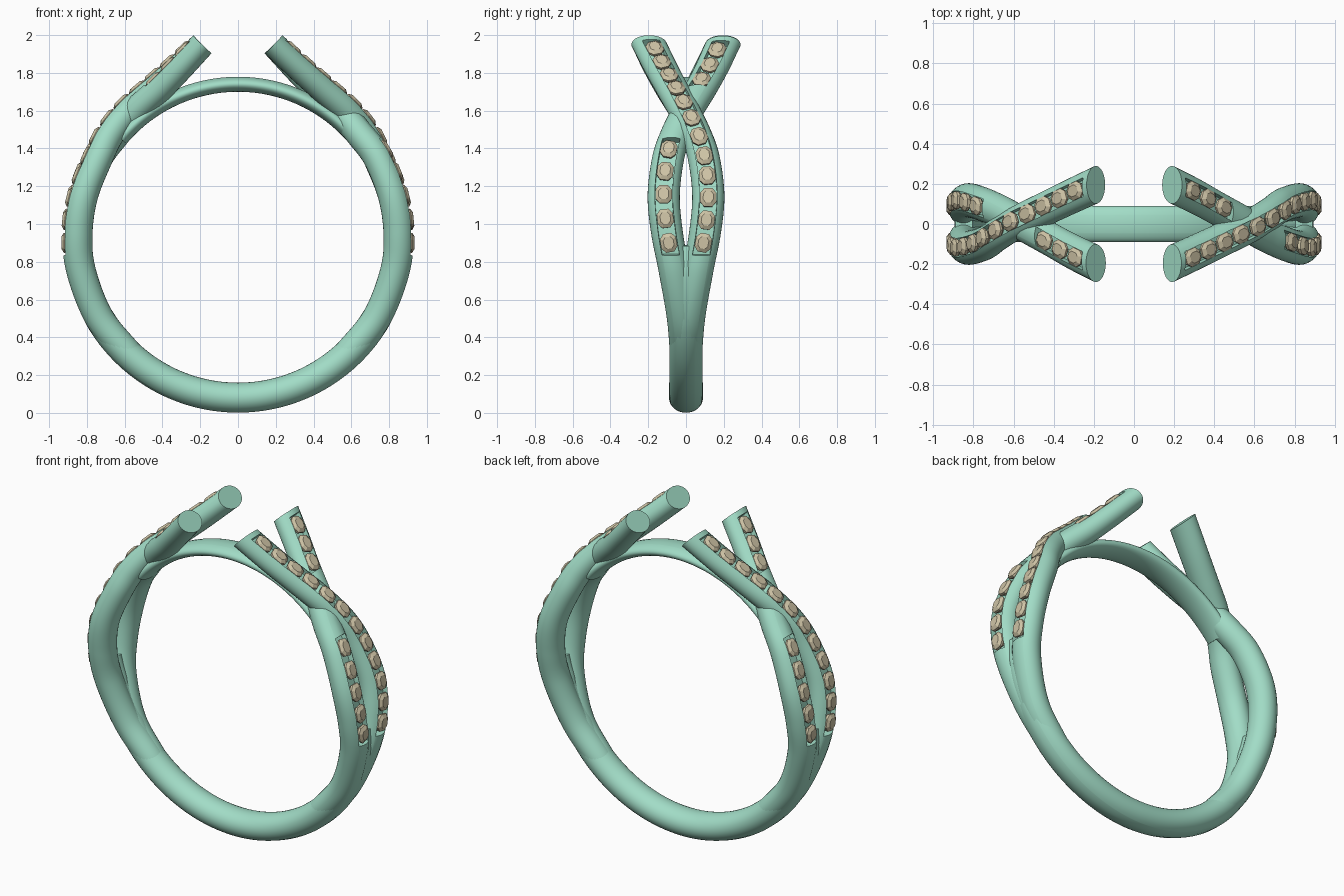
import bpy, bmesh
from math import sin, cos, asin, pi, radians, tau
from mathutils import Vector, Matrix

if "Cube" in bpy.data.objects:
    bpy.data.objects.remove(bpy.data.objects["Cube"])

CZ, R = 0.93, 0.85          # ring centre height, tube centre radius
CHAN = 0.046                # channel half width


def material(name, col):
    m = bpy.data.materials.new(name)
    m.diffuse_color = (*col, 1)
    m.use_nodes = True
    m.node_tree.nodes["Principled BSDF"].inputs["Base Color"].default_value = m.diffuse_color
    return m


METAL = material("green_metal", (0.36, 0.72, 0.57))
STONE = material("tan_stone", (0.62, 0.55, 0.38))


def lerp(table, k):
    """Piecewise linear lookup of (key, value...) rows."""
    for a, b in zip(table, table[1:]):
        if k <= b[0]:
            f = max(0, (k - a[0]) / (b[0] - a[0]))
            return [p + (q - p) * f for p, q in zip(a[1:], b[1:])]
    return list(table[-1][1:])


def spline(pts, n=24):
    """Catmull-Rom through the points."""
    p = [Vector(q) for q in pts]
    p = [2 * p[0] - p[1]] + p + [2 * p[-1] - p[-2]]
    out = []
    for i in range(1, len(p) - 2):
        a, b, c, d = p[i - 1:i + 3]
        for k in range(n):
            t = k / n
            out.append(0.5 * (2 * b + (c - a) * t + (2 * a - 5 * b + 4 * c - d) * t * t
                              + (3 * b - a - 3 * c + d) * t ** 3))
    return out + [p[-2]]


class Path:
    """Arc-length lookup on a polyline."""
    def __init__(self, pts):
        self.p, self.s = pts, [0.0]
        for a, b in zip(pts, pts[1:]):
            self.s.append(self.s[-1] + (b - a).length)
        self.rows = [(s, *q) for s, q in zip(self.s, pts)]
        self.length = self.s[-1]

    def at(self, s):
        return Vector(lerp(self.rows, s))

    def tangent(self, s):
        e = 0.012
        return (self.at(min(s + e, self.length)) - self.at(max(s - e, 0))).normalized()

    def s_at_z(self, z):
        return next(s for s, q in zip(self.s, self.p) if q.z >= z)

    def normal(self, s):
        # outward normal in the ring plane
        t = self.tangent(s)
        n = Vector((t.z, 0, -t.x)).normalized()
        return n if n.dot(self.at(s) - Vector((0, 0, CZ))) > 0 else -n


def finish(name, bm, mat, angle=None):
    bmesh.ops.recalc_face_normals(bm, faces=bm.faces)
    me = bpy.data.meshes.new(name)
    bm.to_mesh(me)
    bm.free()
    me.materials.append(mat)
    ob = bpy.data.objects.new(name, me)
    bpy.context.collection.objects.link(ob)
    if angle:
        bpy.ops.object.select_all(action='DESELECT')
        ob.select_set(True)
        bpy.context.view_layer.objects.active = ob
        bpy.ops.object.shade_smooth_by_angle(angle=radians(angle))
    return ob


def sweep(name, path, size, channels=(), steps=110):
    """Sweep an ellipse; size(s) gives half width and half thickness."""
    stations = [path.length * i / steps for i in range(steps + 1)]
    for a, b in channels:
        stations += [a - .001, a + .001, b - .001, b + .001]
    bm, rings = bmesh.new(), []
    for s in sorted(stations):
        hw, ht = size(s)
        c, n = path.at(s), path.normal(s)
        cut = any(a < s < b for a, b in channels)
        e = asin(CHAN / hw)
        angs = [-e - .01, -e + .01, -e / 3, e / 3, e - .01, e + .01]
        angs += [e + .01 + (tau - 2 * e - .02) * i / 26 for i in range(1, 26)]
        ring = []
        for k, a in enumerate(angs):
            h = ht * cos(a)
            if cut and 1 <= k <= 4:
                h = ht - 0.045
            ring.append(bm.verts.new(c + n * h + Vector((0, hw * sin(a), 0))))
        rings.append(ring)
    m = len(rings[0])
    for a, b in zip(rings, rings[1:]):
        for i in range(m):
            bm.faces.new((a[i], a[(i + 1) % m], b[(i + 1) % m], b[i]))
    bm.faces.new(rings[0])
    bm.faces.new(rings[-1])
    return finish(name, bm, METAL, 35)


def gems(name, path, stations, size):
    """Faceted cushion stones seated along the path."""
    bm = bmesh.new()
    for s in stations:
        n0, t = path.normal(s), path.tangent(s)
        w = n0.cross(t).normalized()
        n = t.cross(w).normalized()
        c = path.at(s) + n * size(s)[1]
        rings = []
        for r, h in ((.55, -.045), (.98, -.022), (1, -.008), (.62, .005)):
            ring = []
            for u, v in ((1, .5), (.5, 1), (-.5, 1), (-1, .5), (-1, -.5), (-.5, -1), (.5, -1), (1, -.5)):
                ring.append(bm.verts.new(c + t * u * r * .05 + w * v * r * .043 + n * h))
            rings.append(ring)
        for a, b in zip(rings, rings[1:]):
            for i in range(8):
                j = (i + 1) % 8
                bm.faces.new((a[i], a[j], b[j], b[i]))
        bm.faces.new(rings[0])
        bm.faces.new(rings[-1])
    return finish(name, bm, STONE)


def arc(r, a0, a1, n=90):
    return Path([Vector((r * sin(a), 0, CZ + r * cos(a)))
                 for a in (radians(a0 + (a1 - a0) * i / n) for i in range(n + 1))])


# lower band, tapering into the web between the strands
shank = arc(R, 93, 267)
sweep("lower_band", shank, lambda s: lerp(
    [(0, .05, .045), (.13, .075, .065), (.42, .087, .079), (1.29, .09, .08)],
    min(s, shank.length - s)))

# thin flat bridge across the top
sweep("top_bridge", arc(0.81, -50, 50), lambda s: (.09, .04), steps=60)

# strands: shared lower path, separate crossing
lower = [(.57, .004, .30), (.733, .02, .5), (.831, .062, .75), (.85, .1, .95),
         (.82, .118, 1.15), (.74, .094, 1.35)]
over_top = [(.675, .05, 1.48), (.578, -.01, 1.6), (.455, -.07, 1.71),
            (.33, -.13, 1.82), (.19, -.195, 1.95)]
under_top = [(.642, .05, 1.48), (.54, -.01, 1.6), (.42, -.075, 1.71),
             (.312, -.135, 1.82), (.19, -.195, 1.95)]

parts = []
for label, top, flip, runs in (
        ("over_strand", over_top, 1, [(.9, 1.885, 12)]),
        ("under_strand", under_top, -1, [(.9, 1.36, 5), (1.72, 1.88, 3)])):
    path = Path(spline([(x, y * flip, z) for x, y, z in lower + top]))
    L = path.length

    def size(s):
        return lerp([(0, .08, .076), (.4 * L, .085, .08), (.65 * L, .086, .076), (L, .094, .068)], s)

    channels, seats = [], []
    for z0, z1, count in runs:
        a, b = path.s_at_z(z0), path.s_at_z(z1)
        channels.append((a - .06, b + .06))
        seats += [a + (b - a) * i / (count - 1) for i in range(count)]
    parts.append(sweep(label + "_right", path, size, channels))
    parts.append(gems(label + "_stones_right", path, seats, size))

# the left side is the right side turned half way round
for ob in parts:
    twin = ob.copy()
    twin.data = ob.data.copy()
    twin.data.transform(Matrix.Rotation(pi, 4, 'Z'))
    twin.name = ob.name.replace("right", "left")
    bpy.context.collection.objects.link(twin)
